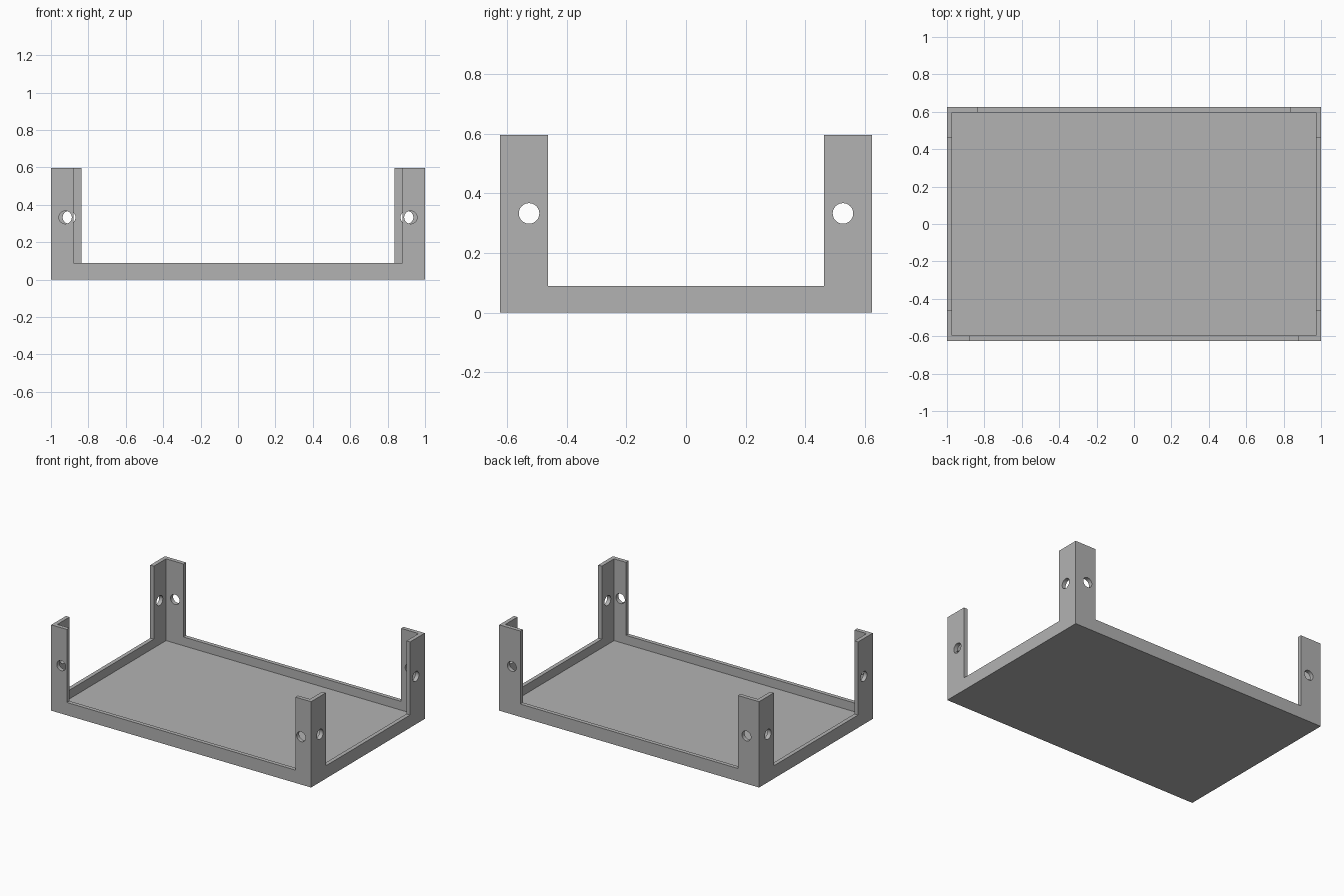
import bpy
from math import pi

cube = bpy.data.objects.get("Cube")
if cube:
    bpy.data.objects.remove(cube, do_unlink=True)

HX, HY, HEIGHT = 1.0, 0.625, 0.597   # outer half sizes and post height
WALL, RIM = 0.028, 0.089             # wall thickness, low rim height
HOLE_Z, HOLE_R = 0.333, 0.0345

grey = bpy.data.materials.new("plain grey")
grey.use_nodes = True
colour = (0.448, 0.448, 0.448, 1)
grey.diffuse_color = colour
grey.node_tree.nodes["Principled BSDF"].inputs["Base Color"].default_value = colour


def box(name, low, high):
    bpy.ops.mesh.primitive_cube_add(
        size=1, location=[(a + b) / 2 for a, b in zip(low, high)])
    ob = bpy.context.object
    ob.name = name
    ob.scale = [b - a for a, b in zip(low, high)]
    bpy.ops.object.transform_apply(location=True, rotation=True, scale=True)
    ob.data.materials.append(grey)
    return ob


def drill(location, rotation, depth):
    bpy.ops.mesh.primitive_cylinder_add(
        vertices=32, radius=HOLE_R, depth=depth, location=location, rotation=rotation)
    ob = bpy.context.object
    ob.name = "hole_cutter"
    ob.data.materials.append(grey)
    return ob


def cut(target, cutter):
    cutter.hide_render = True
    bpy.ops.object.select_all(action='DESELECT')
    target.select_set(True)
    bpy.context.view_layer.objects.active = target
    mod = target.modifiers.new("cut", 'BOOLEAN')
    mod.operation, mod.solver, mod.object = 'DIFFERENCE', 'EXACT', cutter
    bpy.ops.object.modifier_apply(modifier=mod.name)
    bpy.data.objects.remove(cutter, do_unlink=True)


# Solid block hollowed into an open tray
tray = box("corner_post_tray", (-HX, -HY, 0), (HX, HY, HEIGHT))
cut(tray, box("hollow_cutter", (WALL - HX, WALL - HY, WALL), (HX - WALL, HY - WALL, 1)))

# Wide notches leave the low rim and four angled corner posts
cut(tray, box("side_notch", (-1.2, -0.463, RIM), (1.2, 0.463, 1)))
cut(tray, box("front_notch", (-0.88, -0.8, RIM), (0.88, 0, 1)))
cut(tray, box("back_notch", (-0.838, 0, RIM), (0.838, 0.8, 1)))

# Screw holes through both flanges of every post
for side in (-1, 1):
    cut(tray, drill((0, side * 0.527, HOLE_Z), (0, pi / 2, 0), 2.4))
    cut(tray, drill((side * 0.923, -HY, HOLE_Z), (pi / 2, 0, 0), 0.2))
    cut(tray, drill((side * 0.903, HY, HOLE_Z), (pi / 2, 0, 0), 0.2))

# Round holes, crisp edges
tray.select_set(True)
bpy.context.view_layer.objects.active = tray
bpy.ops.object.shade_smooth_by_angle(angle=pi / 6)
